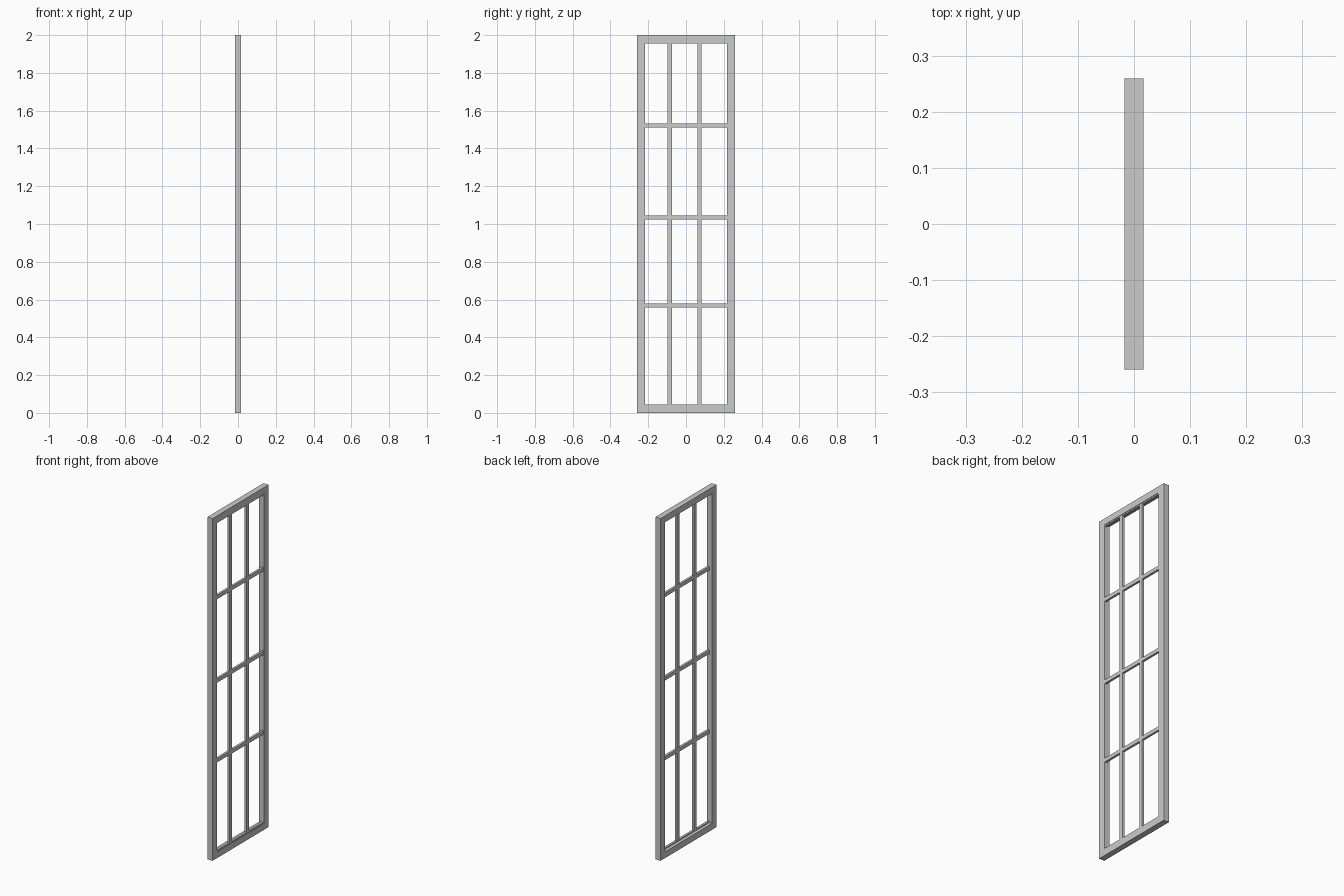
import bpy

if "Cube" in bpy.data.objects:
    bpy.data.objects.remove(bpy.data.objects["Cube"])

H, HALF_W, HALF_T = 2.0, 0.259, 0.017   # overall size
STILE, RAIL = 0.042, 0.037              # border widths
IN_Y, BAR, BAR_D, BAR_X = HALF_W - STILE, 0.022, 0.013, 0.008


def box(name, x, y, z):
    """Box from (min, max) ranges on each axis."""
    bpy.ops.mesh.primitive_cube_add(size=1, location=[(a + b) / 2 for a, b in (x, y, z)])
    ob = bpy.context.object
    ob.name = name
    ob.scale = [b - a for a, b in (x, y, z)]
    bpy.ops.object.transform_apply(location=False, rotation=False, scale=True)
    return ob


# outer frame
depth = (-HALF_T, HALF_T)
box("left_stile", depth, (-HALF_W, -IN_Y), (0, H))
box("right_stile", depth, (IN_Y, HALF_W), (0, H))
box("bottom_rail", depth, (-IN_Y, IN_Y), (0, RAIL))
box("top_rail", depth, (-IN_Y, IN_Y), (H - RAIL, H))

# thin glazing lips along the rails
bar_x = (BAR_X - BAR_D / 2, BAR_X + BAR_D / 2)
box("bottom_lip", bar_x, (-IN_Y, IN_Y), (RAIL, RAIL + 0.007))
box("top_lip", bar_x, (-IN_Y, IN_Y), (H - RAIL - 0.007, H - RAIL))

# vertical glazing bars
uprights = (-0.086, 0.071)
for i, y in enumerate(uprights):
    box(f"vertical_bar_{i + 1}", bar_x, (y - BAR / 2, y + BAR / 2), (RAIL, H - RAIL))

# horizontal glazing bars, split between the uprights
edges = [-IN_Y]
for y in uprights:
    edges += [y - BAR / 2, y + BAR / 2]
edges.append(IN_Y)
for i, z in enumerate((0.568, 1.034, 1.522)):
    for j in range(3):
        box(f"horizontal_bar_{i + 1}_{j + 1}", bar_x,
            (edges[2 * j], edges[2 * j + 1]), (z - BAR / 2, z + BAR / 2))
